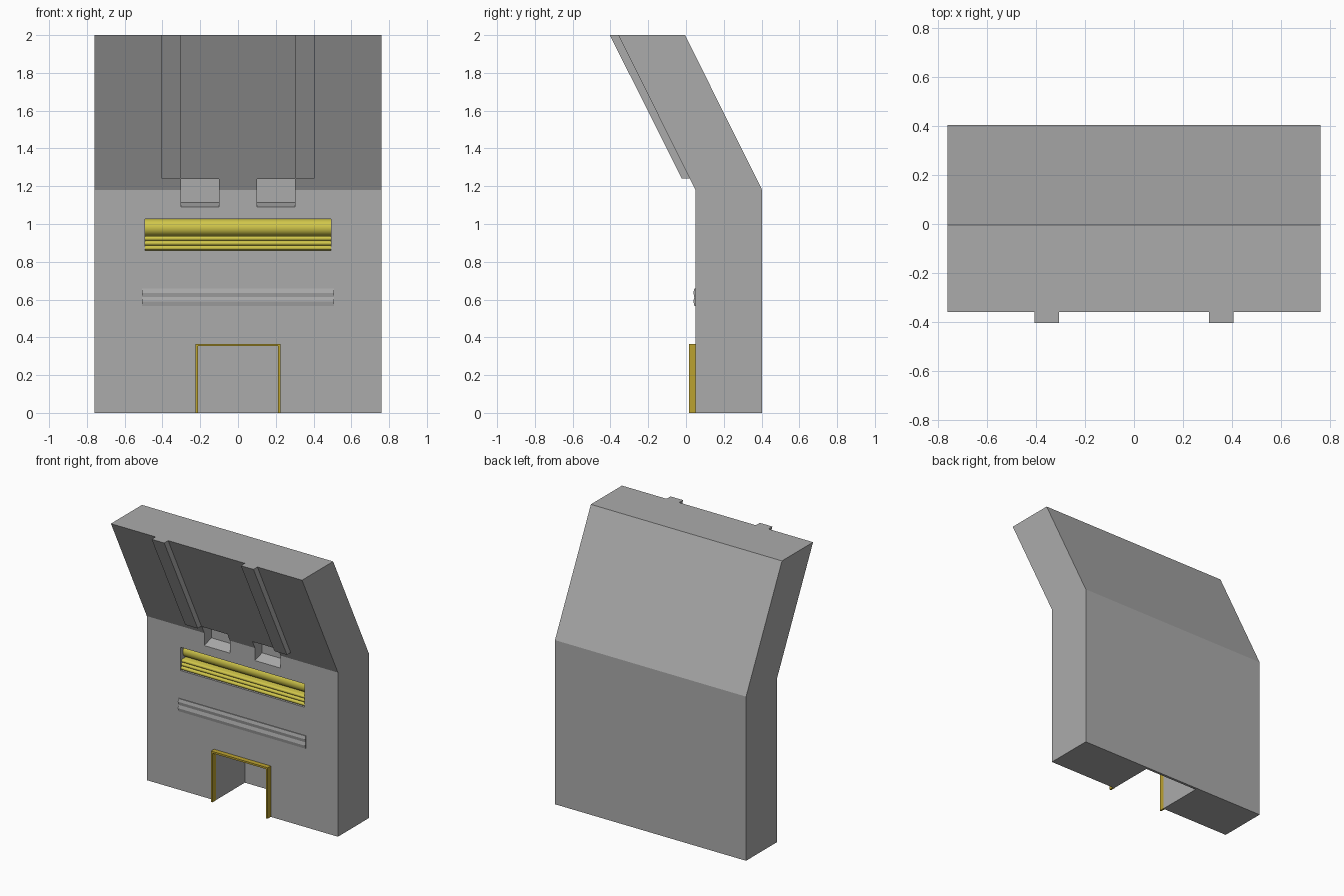
import bpy, bmesh, math

if "Cube" in bpy.data.objects:
    bpy.data.objects.remove(bpy.data.objects["Cube"])


def material(name, rgb):
    m = bpy.data.materials.new(name)
    m.diffuse_color = (*rgb, 1)
    m.use_nodes = True
    m.node_tree.nodes["Principled BSDF"].inputs["Base Color"].default_value = m.diffuse_color
    return m


grey = material("wall grey", (0.41, 0.41, 0.41))
yellow = material("slot yellow", (0.64, 0.57, 0.07))
gold = material("frame gold", (0.50, 0.36, 0.03))


def prism(name, pts, x0, x1, mat=None):
    """Extrude a (y, z) profile from x0 to x1."""
    bm = bmesh.new()
    face = bm.faces.new([bm.verts.new((x0, y, z)) for y, z in pts])
    ext = bmesh.ops.extrude_face_region(bm, geom=[face])
    verts = [g for g in ext["geom"] if isinstance(g, bmesh.types.BMVert)]
    bmesh.ops.translate(bm, verts=verts, vec=(x1 - x0, 0, 0))
    bmesh.ops.recalc_face_normals(bm, faces=bm.faces)
    me = bpy.data.meshes.new(name)
    bm.to_mesh(me)
    bm.free()
    ob = bpy.data.objects.new(name, me)
    bpy.context.collection.objects.link(ob)
    if mat:
        me.materials.append(mat)
    return ob


def rect(y0, y1, z0, z1):
    return [(y0, z0), (y1, z0), (y1, z1), (y0, z1)]


def arc(cy, cz, r, a0, a1, n):
    """Arc bulging towards the front; angle 0 faces -y, positive is up."""
    angles = [math.radians(a0 + (a1 - a0) * i / n) for i in range(n + 1)]
    return [(cy - r * math.cos(a), cz + r * math.sin(a)) for a in angles]


# Wall with forward leaning upper half
wall = prism("wall", [(0.05, 0), (0.403, 0), (0.403, 1.18), (-0.005, 2),
                      (-0.358, 2), (0.05, 1.18)], -0.76, 0.76, grey)

# Openings: doorway, long slot, two small niches
niche = [(0.03, 1.083), (0.05, 1.09), (0.13, 1.115), (0.13, 1.237), (-0.08, 1.237)]
cutters = [
    prism("doorway_cutter", rect(-0.1, 0.385, -0.1, 0.355), -0.215, 0.215),
    prism("slot_cutter", rect(-0.1, 0.15, 0.86, 1.027), -0.493, 0.493),
    prism("left_niche_cutter", niche, -0.303, -0.1),
    prism("right_niche_cutter", niche, 0.1, 0.303),
]
for c in cutters:
    c.hide_render = True
    mod = wall.modifiers.new(c.name, 'BOOLEAN')
    mod.operation = 'DIFFERENCE'
    mod.solver = 'EXACT'
    mod.object = c
dg = bpy.context.evaluated_depsgraph_get()
cut_mesh = bpy.data.meshes.new_from_object(wall.evaluated_get(dg))
wall.modifiers.clear()
wall.data = cut_mesh
for c in cutters:
    bpy.data.objects.remove(c)

# Raised ribs on the leaning face
for side, s in (("left", -1), ("right", 1)):
    prism(side + "_rib", [(-0.403, 2), (-0.022, 1.24), (0.03, 1.24), (-0.34, 2)],
          s * 0.305, s * 0.405, grey)

# Rolled yellow panel inside the slot: three small rolls and one large
profile = [(0.145, 0.861)]
for i in range(3):
    profile += arc(0.066 + 0.004 * i, 0.8735 + 0.025 * i, 0.012, -85, 85, 8)
profile += arc(0.122, 0.981, 0.045, -88, 88, 14)
profile += [(0.145, 1.026)]
panel = prism("slot_panel", profile, -0.492, 0.492, yellow)
bpy.context.view_layer.objects.active = panel
panel.select_set(True)
bpy.ops.object.shade_smooth_by_angle(angle=math.radians(35))
panel.select_set(False)

# Shallow double-ridged trim strip
prism("trim_strip", [(0.055, 0.658), (0.044, 0.658), (0.039, 0.636), (0.044, 0.613),
                     (0.039, 0.59), (0.044, 0.567), (0.055, 0.567)], -0.507, 0.507, grey)

# Gold door frame
for side, s in (("left", -1), ("right", 1)):
    prism(side + "_door_jamb", rect(0.015, 0.052, 0, 0.353), s * 0.213, s * 0.226, gold)
prism("door_lintel", rect(0.015, 0.052, 0.353, 0.366), -0.226, 0.226, gold)
